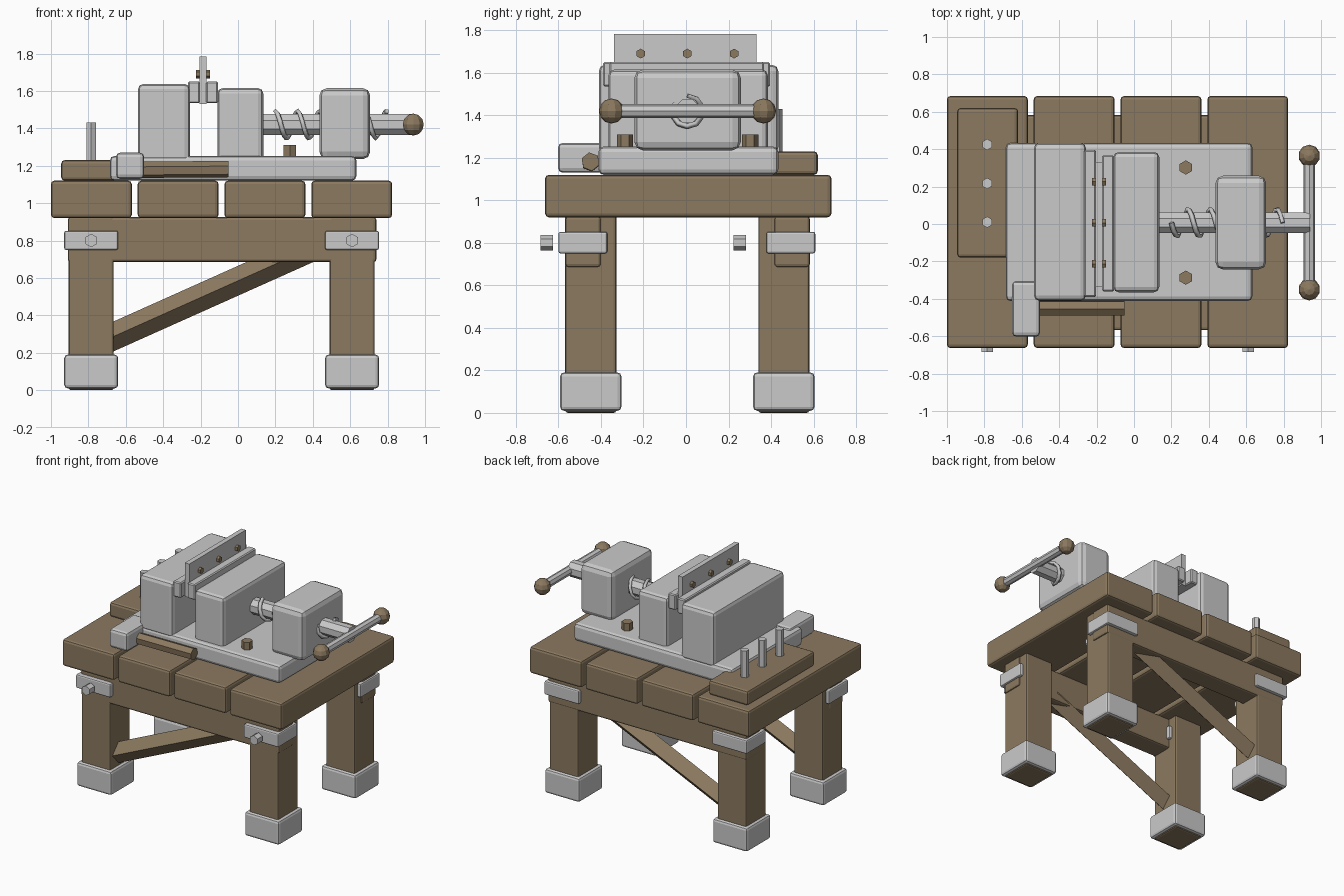
import bpy, math
from mathutils import Vector, Matrix

if "Cube" in bpy.data.objects:
    bpy.data.objects.remove(bpy.data.objects["Cube"])


def material(name, rgb):
    m = bpy.data.materials.new(name)
    m.diffuse_color = (*rgb, 1)
    m.use_nodes = True
    m.node_tree.nodes["Principled BSDF"].inputs["Base Color"].default_value = m.diffuse_color
    return m


WOOD = material("brown wood", (0.26, 0.192, 0.115))
STEEL = material("light steel", (0.59, 0.59, 0.59))


def finish(ob, name, mat):
    ob.name = name
    ob.data.name = name
    ob.data.materials.append(mat)
    return ob


def box(name, xr, yr, zr, mat, bevel=0.015, segments=2):
    """Rounded box from min/max ranges on each axis."""
    size = [b - a for a, b in (xr, yr, zr)]
    centre = [(a + b) / 2 for a, b in (xr, yr, zr)]
    bpy.ops.mesh.primitive_cube_add(size=1, location=centre)
    ob = bpy.context.object
    ob.data.transform(Matrix.Diagonal((*size, 1)))
    if bevel:
        mod = ob.modifiers.new("rounded edges", 'BEVEL')
        mod.width = bevel
        mod.segments = segments
    return finish(ob, name, mat)


def rod(name, start, end, radius, mat, sides=6, turn=0):
    """Faceted rod between two points."""
    a, b = Vector(start), Vector(end)
    bpy.ops.mesh.primitive_cylinder_add(vertices=sides, radius=radius, depth=(b - a).length)
    ob = bpy.context.object
    ob.data.transform(Matrix.Rotation(turn, 4, 'Z'))
    ob.rotation_euler = (b - a).to_track_quat('Z', 'Y').to_euler()
    ob.location = (a + b) / 2
    return finish(ob, name, mat)


# Table top planks
for i in range(4):
    x = -1.0 + i * 0.464
    box(f"top_plank_{i + 1}", (x, x + 0.432), (-0.663, 0.684), (0.92, 1.12), WOOD, 0.018)

# Legs with steel feet, corner brackets and bolts
for sx, x in (("left", -0.785), ("right", 0.61)):
    for sy, y in (("front", -0.448), ("back", 0.46)):
        tag = f"{sy}_{sx}"
        box("leg_" + tag, (x - 0.12, x + 0.12), (y - 0.12, y + 0.12), (0, 0.93), WOOD, 0.012)
        box("foot_" + tag, (x - 0.144, x + 0.144), (y - 0.144, y + 0.144), (0.01, 0.19), STEEL, 0.018)
        by = -0.485 if sy == "front" else 0.493
        box("bracket_" + tag, (x - 0.144, x + 0.144), (by - 0.115, by + 0.115), (0.75, 0.852), STEEL, 0.01)
        by = y - 0.237
        rod("bracket_bolt_" + tag, (x, by, 0.8), (x, by + 0.06, 0.8), 0.036, STEEL)

# Long aprons and diagonal braces
for tag, y0, yb in (("front", -0.568, -0.468), ("back", 0.415, 0.48)):
    box("apron_" + tag, (-0.91, 0.74), (y0, y0 + 0.168), (0.685, 0.925), WOOD, 0.015)
    rod("brace_" + tag, (-0.76, yb, 0.245), (0.38, yb, 0.755), 0.073, WOOD, sides=4)

# Side board with upright pegs
box("peg_board", (-0.945, -0.62), (-0.18, 0.62), (1.12, 1.23), WOOD, 0.018)
for i, y in enumerate((0.01, 0.217, 0.425)):
    rod(f"peg_{i + 1}", (-0.785, y, 1.2), (-0.785, y, 1.43), 0.03, STEEL)

# Hammer lying on the table
box("hammer_head", (-0.652, -0.502), (-0.602, -0.305), (1.13, 1.27), STEEL, 0.022)
rod("hammer_handle", (-0.56, -0.449, 1.178), (-0.05, -0.449, 1.182), 0.044, WOOD, turn=0.15)

# Vise base and holding bolts
box("vise_base", (-0.685, 0.633), (-0.412, 0.434), (1.12, 1.253), STEEL, 0.025)
for i, y in enumerate((-0.287, 0.302)):
    rod(f"base_bolt_{i + 1}", (0.277, y, 1.22), (0.277, y, 1.31), 0.038, WOOD)

# Jaws, screw housing and jaw pads
box("fixed_jaw", (-0.535, -0.257), (-0.41, 0.434), (1.22, 1.637), STEEL, 0.028)
box("moving_jaw", (-0.11, 0.135), (-0.365, 0.385), (1.22, 1.615), STEEL, 0.028)
box("screw_housing", (0.435, 0.707), (-0.243, 0.258), (1.235, 1.615), STEEL, 0.04)
box("fixed_jaw_pad", (-0.267, -0.203), (-0.39, 0.395), (1.535, 1.65), STEEL, 0.007, 1)
box("moving_jaw_pad", (-0.17, -0.107), (-0.36, 0.367), (1.535, 1.65), STEEL, 0.007, 1)

# Clamped plate with rivets
box("clamped_plate", (-0.205, -0.168), (-0.338, 0.332), (1.53, 1.783), STEEL, 0)
for i, y in enumerate((-0.213, 0.006, 0.226)):
    rod(f"plate_rivet_{i + 1}", (-0.224, y, 1.69), (-0.15, y, 1.69), 0.023, WOOD)

# Screw shaft with raised spiral thread
CY, CZ = 0.007, 1.42
rod("screw_shaft", (0.1, CY, CZ), (0.94, CY, CZ), 0.06, STEEL, sides=8, turn=math.pi / 8)
curve = bpy.data.curves.new("screw_thread", 'CURVE')
curve.dimensions = '3D'
curve.bevel_depth = 0.014
curve.bevel_resolution = 0
curve.use_fill_caps = True
steps, per_turn, pitch = 50, 10, 0.119
spline = curve.splines.new('POLY')
spline.points.add(steps)
for i, p in enumerate(spline.points):
    t = i * math.tau / per_turn
    p.co = (0.2 + pitch * i / per_turn, CY - 0.072 * math.sin(t), CZ + 0.072 * math.cos(t), 1)
thread = bpy.data.objects.new("screw_thread", curve)
bpy.context.collection.objects.link(thread)
finish(thread, "screw_thread", STEEL)

# Turning bar with ball ends
rod("turning_bar", (0.937, -0.35, CZ), (0.937, 0.365, CZ), 0.032, STEEL, sides=8)
for tag, y in (("front", -0.35), ("back", 0.365)):
    bpy.ops.mesh.primitive_uv_sphere_add(segments=10, ring_count=6, radius=0.059, location=(0.937, y, CZ))
    finish(bpy.context.object, "bar_knob_" + tag, WOOD)
